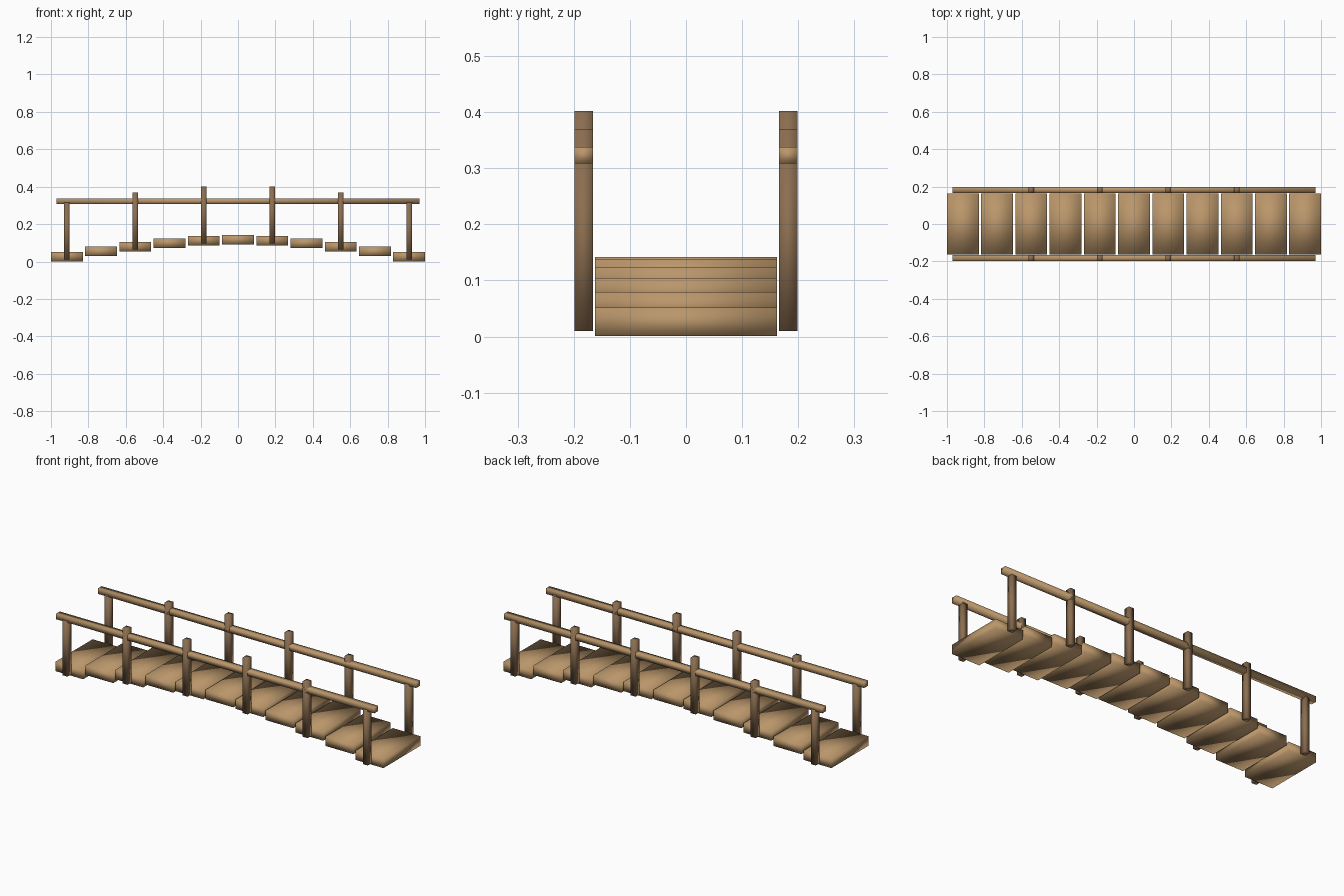
import bpy
import math

if "Cube" in bpy.data.objects:
    bpy.data.objects.remove(bpy.data.objects["Cube"], do_unlink=True)


def material(name, rgb):
    mat = bpy.data.materials.new(name)
    mat.use_nodes = True
    mat.diffuse_color = (*rgb, 1)
    mat.node_tree.nodes["Principled BSDF"].inputs["Base Color"].default_value = (*rgb, 1)
    return mat


light_wood = material("light wood", (0.49, 0.305, 0.145))
dark_wood = material("dark wood", (0.26, 0.155, 0.08))


def beam(name, centre, size, mat):
    """Softly shaded rectangular timber."""
    bpy.ops.mesh.primitive_cube_add(size=1, location=centre)
    obj = bpy.context.object
    obj.name = name
    obj.scale = size
    bpy.ops.object.transform_apply(location=False, rotation=False, scale=True)
    bpy.ops.object.shade_smooth()
    obj.data.materials.append(mat)
    return obj


PLANKS = 11
SPACING = 0.183
RISE = 0.09
SIDE_Y = 0.1825
SIDES = (("left", 1), ("right", -1))
# Bridge runs along x; the side facing the front is at -y
EDGES = (("front", -1), ("back", 1))

for i in range(PLANKS):
    x = (i - (PLANKS - 1) / 2) * SPACING
    lift = RISE * math.sin(math.pi * i / (PLANKS - 1))

    # Deck planks, stepped along a shallow arch
    beam(f"deck_plank_{i + 1}", (x, 0, lift + 0.026), (0.17, 0.325, 0.051), light_wood)

    # Railing posts beside every second plank
    if i % 2 == 0:
        for edge, sign in EDGES:
            beam(f"{edge}_post_{i // 2 + 1}", (x, sign * SIDE_Y, lift + 0.163),
                 (0.03, 0.033, 0.306), dark_wood)

# Straight handrails
for edge, sign in EDGES:
    beam(f"{edge}_handrail", (0, sign * SIDE_Y, 0.323), (1.94, 0.033, 0.03), light_wood)
